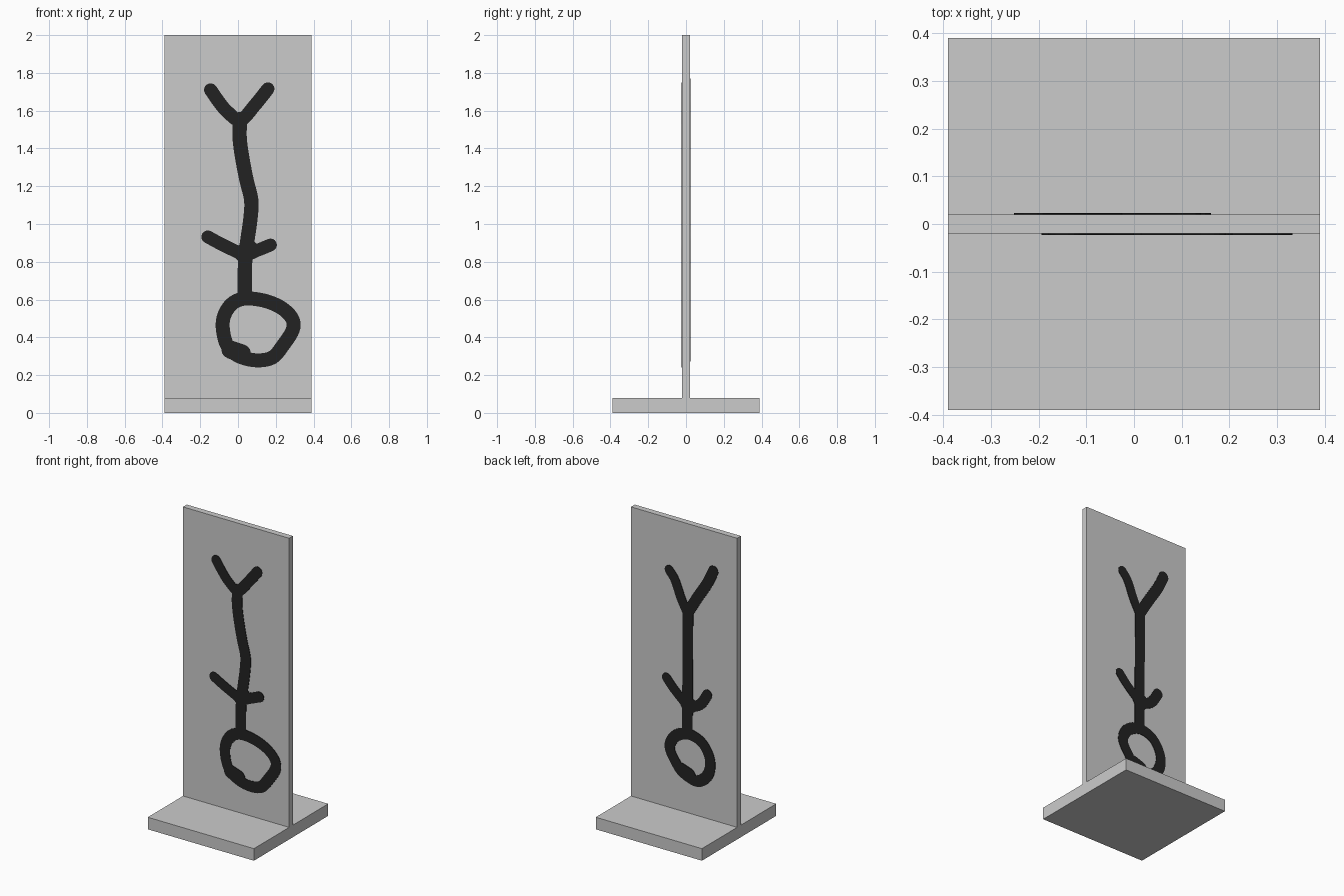
import bpy, bmesh, math
from mathutils import Vector

if "Cube" in bpy.data.objects:
    bpy.data.objects.remove(bpy.data.objects["Cube"])


def material(name, v):
    m = bpy.data.materials.new(name)
    m.diffuse_color = (v, v, v, 1)
    m.use_nodes = True
    m.node_tree.nodes["Principled BSDF"].inputs["Base Color"].default_value = m.diffuse_color
    return m


GREY = material("light_grey", 0.6)
INK = material("ink_black", 0.016)


def finish(name, bm, mat):
    bmesh.ops.recalc_face_normals(bm, faces=bm.faces)
    me = bpy.data.meshes.new(name)
    bm.to_mesh(me)
    bm.free()
    me.materials.append(mat)
    ob = bpy.data.objects.new(name, me)
    bpy.context.collection.objects.link(ob)
    return ob


def box(name, size, z0):
    bm = bmesh.new()
    bmesh.ops.create_cube(bm, size=1)
    for v in bm.verts:
        v.co = Vector((v.co.x * size[0], v.co.y * size[1], z0 + (v.co.z + 0.5) * size[2]))
    finish(name, bm, GREY)


def smooth(pts, closed, steps=5):
    """Catmull-Rom curve through the given points."""
    p = [Vector(q) for q in pts]
    n = len(p)
    at = (lambda i: p[i % n]) if closed else (lambda i: p[max(0, min(n - 1, i))])
    out = []
    for i in range(n if closed else n - 1):
        a, b, c, d = at(i - 1), at(i), at(i + 1), at(i + 2)
        for k in range(steps):
            t = k / steps
            out.append(0.5 * (2 * b + (c - a) * t + (2 * a - 5 * b + 4 * c - d) * t * t
                              + (3 * b - a - 3 * c + d) * t ** 3))
    if not closed:
        out.append(p[-1])
    return out


def stroke(name, pts, side, r=0.038, closed=False):
    """Thin painted brush stroke on the front (side -1) or back (side 1)."""
    bm = bmesh.new()
    vert = lambda q: bm.verts.new((q.x, side * 0.019, q.y))
    path = smooth(pts, closed)
    n = len(path)
    rows = []
    for i, q in enumerate(path):
        a = path[(i - 1) % n] if closed else path[max(0, i - 1)]
        b = path[(i + 1) % n] if closed else path[min(n - 1, i + 1)]
        t = (b - a).normalized()
        nrm = Vector((-t.y, t.x)) * r
        rows.append((vert(q + nrm), vert(q - nrm), t, nrm))
    for i in range(n if closed else n - 1):
        a, b = rows[i], rows[(i + 1) % n]
        bm.faces.new((a[0], a[1], b[1], b[0]))
    if not closed:
        # round ends
        for i, s in ((0, -1), (n - 1, 1)):
            l, rt, t, nrm = rows[i]
            arc = [vert(path[i] + nrm * math.cos(k * math.pi / 8)
                        + t * s * r * math.sin(k * math.pi / 8)) for k in range(1, 8)]
            bm.faces.new([l] + arc + [rt])
    res = bmesh.ops.extrude_face_region(bm, geom=bm.faces[:])
    for v in res["geom"]:
        if isinstance(v, bmesh.types.BMVert):
            v.co.y = side * 0.023
    finish(name, bm, INK)


# stand
box("base", (0.78, 0.78, 0.08), 0)
box("panel", (0.78, 0.04, 1.92), 0.08)

# front drawing: wavy stem, forks and loop
F = -1
stroke("front_stem", [(.013, 1.556), (.008, 1.47), (.02, 1.365), (.045, 1.233), (.07, 1.127),
                      (.066, 1.03), (.05, .915), (.038, .81), (.035, .61)], F)
stroke("front_top_fork", [(-.145, 1.71), (-.1, 1.645), (-.055, 1.593), (.013, 1.55),
                          (.09, 1.63), (.158, 1.715)], F, 0.035)
stroke("front_lower_fork", [(-.16, .932), (-.07, .884), (.035, .84), (.1, .86), (.172, .889)], F, 0.034)
stroke("front_fork_joint", [(.03, .845), (.06, .865)], F, 0.05)
stroke("front_loop", [(.035, .605), (-.035, .575), (-.077, .503), (-.077, .42), (-.05, .345),
                      (.01, .298), (.1, .278), (.183, .294), (.24, .36), (.29, .44),
                      (.286, .50), (.23, .556), (.14, .594)], F, 0.037, True)
stroke("front_loop_blob", [(-.04, .335), (.02, .315)], F, 0.048)

# back drawing: straight stem, forks and loop
B = 1
stroke("back_stem", [(-.03, 1.43), (-.027, 1.0), (-.025, .61)], B)
stroke("back_top_fork_a", [(.107, 1.655), (.065, 1.6), (.02, 1.49), (-.028, 1.40)], B, 0.034)
stroke("back_top_fork_b", [(-.216, 1.735), (-.17, 1.64), (-.1, 1.53), (-.034, 1.42)], B, 0.036)
stroke("back_lower_fork", [(.127, .935), (.07, .873), (-.026, .80), (-.114, .82), (-.172, .903)], B, 0.034)
stroke("back_fork_joint", [(-.02, .80), (-.05, .80)], B, 0.048)
stroke("back_loop", [(-.02, .604), (.069, .56), (.105, .479), (.062, .395), (.01, .338),
                     (-.092, .308), (-.168, .36), (-.194, .444), (-.172, .525), (-.115, .585)],
       B, 0.037, True)
stroke("back_loop_blob", [(.02, .355), (-.04, .335)], B, 0.046)
